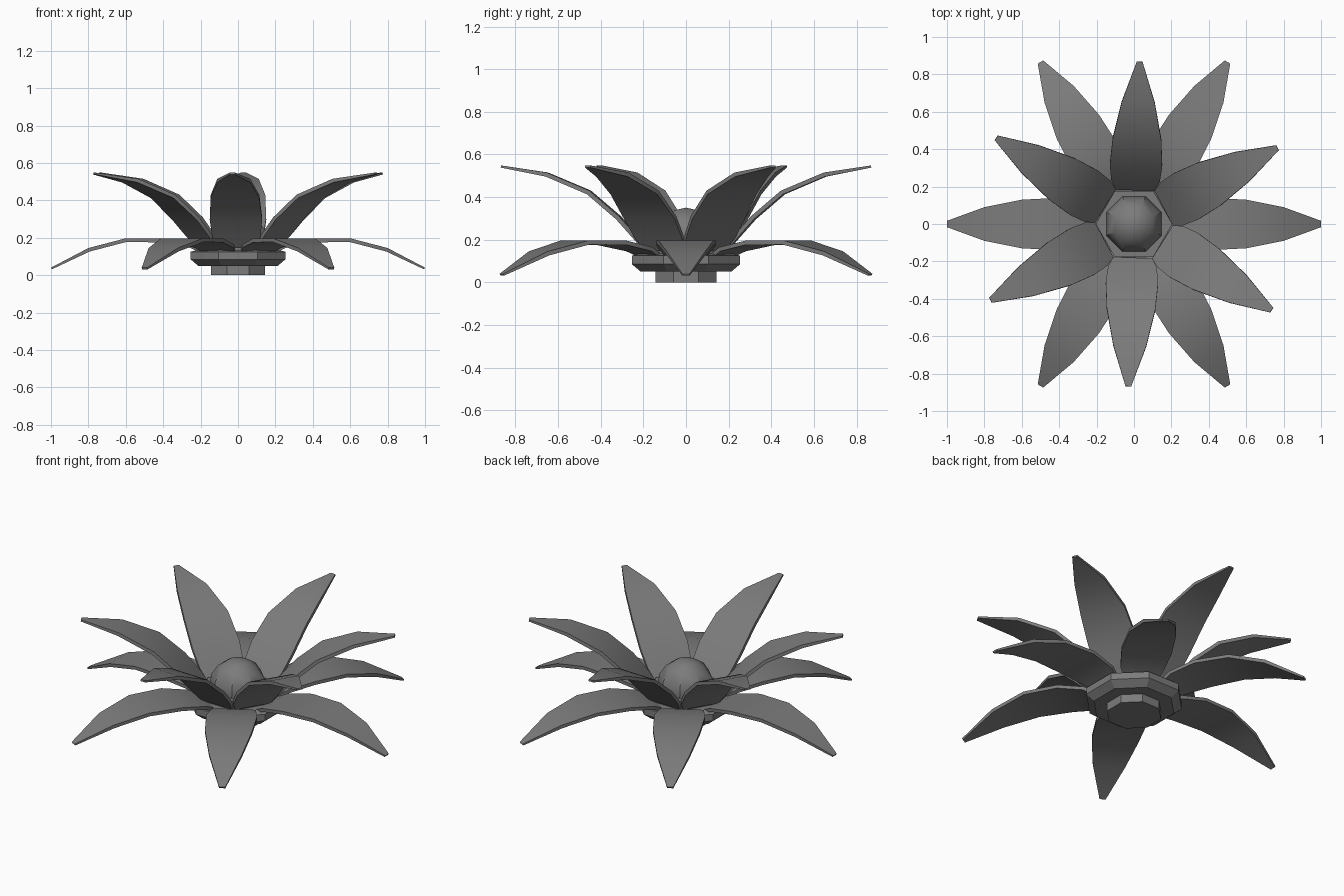
import bpy, bmesh, math
from mathutils import Matrix, Vector

cube = bpy.data.objects.get("Cube")
if cube:
    bpy.data.objects.remove(cube, do_unlink=True)

grey = bpy.data.materials.new("mid grey")
grey.use_nodes = True
COLOUR = (0.2, 0.2, 0.2, 1)
grey.diffuse_color = COLOUR
grey.node_tree.nodes["Principled BSDF"].inputs["Base Color"].default_value = COLOUR


def add_object(name, bm, smooth=True):
    bmesh.ops.recalc_face_normals(bm, faces=bm.faces)
    mesh = bpy.data.meshes.new(name)
    bm.to_mesh(mesh)
    bm.free()
    mesh.materials.append(grey)
    obj = bpy.data.objects.new(name, mesh)
    bpy.context.collection.objects.link(obj)
    bpy.ops.object.select_all(action="DESELECT")
    obj.select_set(True)
    bpy.context.view_layer.objects.active = obj
    if smooth:
        bpy.ops.object.shade_smooth_by_angle(angle=math.radians(32))
    return obj


def petal(name, path, angle, thickness=0.02):
    """Bent strip; path holds (radius, height, half width) stations on its upper face."""
    bm = bmesh.new()
    rings = []
    for i, (r, z, w) in enumerate(path):
        a, b = path[max(i - 1, 0)], path[min(i + 1, len(path) - 1)]
        normal = Vector((a[1] - b[1], 0, b[0] - a[0])).normalized()
        under = Vector((r, 0, z)) - normal * thickness * (0.5 if i == len(path) - 1 else 1)
        rings.append([bm.verts.new(v) for v in (
            (r, -w, z), (r, w, z), (under.x, w, under.z), (under.x, -w, under.z))])
    for p, q in zip(rings, rings[1:]):
        for k in range(4):
            bm.faces.new((p[k], p[(k + 1) % 4], q[(k + 1) % 4], q[k]))
    bm.faces.new(rings[0])
    bm.faces.new(rings[-1])
    bm.transform(Matrix.Rotation(math.radians(angle), 4, "Z"))
    return add_object(name, bm)


def lathe(name, profile, sides, turn):
    bm = bmesh.new()
    rings = [[bm.verts.new((r * math.cos(t), r * math.sin(t), z))
              for t in (math.tau * (k + turn) / sides for k in range(sides))]
             for r, z in profile]
    for p, q in zip(rings, rings[1:]):
        for k in range(sides):
            n = (k + 1) % sides
            bm.faces.new((p[k], p[n], q[n], q[k]))
    bm.faces.new(rings[0])
    bm.faces.new(rings[-1])
    return add_object(name, bm, smooth=False)


# Two whorls of six petals: drooping outer ones and rising inner ones
outer = [(0.18, 0.13, 0.09), (0.25, 0.165, 0.12), (0.40, 0.195, 0.14),
         (0.60, 0.197, 0.13), (0.80, 0.145, 0.09), (1.00, 0.04, 0.017)]
inner = [(0.18, 0.16, 0.105), (0.23, 0.22, 0.13), (0.31, 0.31, 0.14),
         (0.45, 0.43, 0.13), (0.65, 0.515, 0.088), (0.868, 0.548, 0.015)]
for i in range(6):
    petal(f"outer_petal_{i + 1}", outer, 60 * i)
    petal(f"inner_petal_{i + 1}", inner, 60 * i + 28)

# Stem stub, bevelled base and the collar that holds the petals
lathe("stem_stub", [(0.155, 0), (0.155, 0.06)], 8, 0.5)
lathe("base_dish", [(0.23, 0.05), (0.275, 0.085), (0.275, 0.125), (0.23, 0.135)], 8, 0.5)
lathe("petal_collar", [(0.205, 0.12), (0.205, 0.185)], 6, 0)

# Domed flower centre
bm = bmesh.new()
bmesh.ops.create_uvsphere(bm, u_segments=8, v_segments=8, radius=0.16)
bm.transform(Matrix.Translation((0, 0, 0.19)) @ Matrix.Rotation(math.radians(22.5), 4, "Z"))
centre = add_object("flower_centre", bm)
centre.data.shade_smooth()
